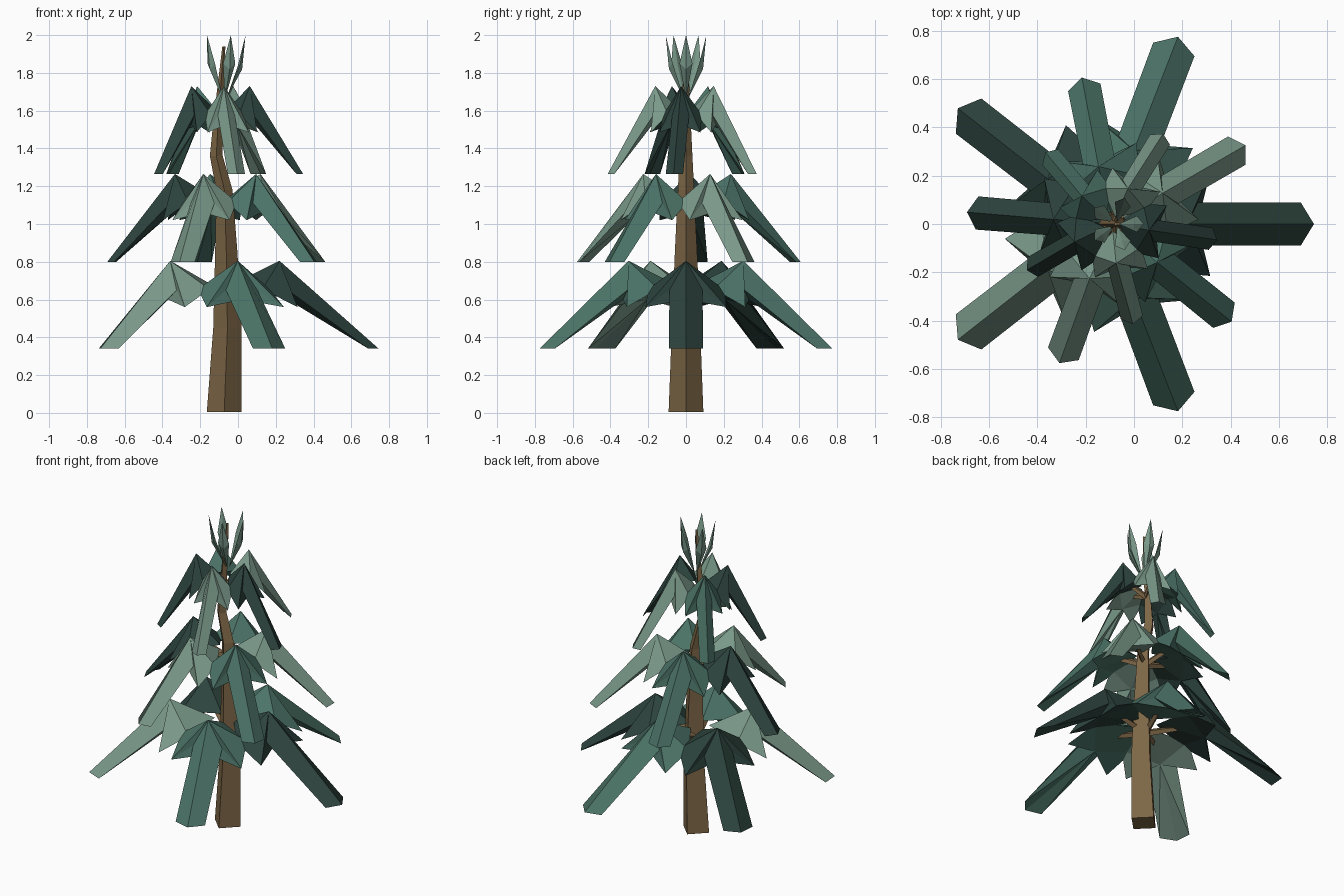
import bpy, bmesh, math
from mathutils import Vector

if "Cube" in bpy.data.objects:
    bpy.data.objects.remove(bpy.data.objects["Cube"])

def mat(name, r, g, b):
    m = bpy.data.materials.new(name)
    lin = [((c / 255 + 0.055) / 1.055) ** 2.4 for c in (r, g, b)]
    m.diffuse_color = (*lin, 1)
    m.use_nodes = True
    m.node_tree.nodes["Principled BSDF"].inputs["Base Color"].default_value = m.diffuse_color
    return m

BARK = mat("bark brown", 125, 102, 70)
SAGE = mat("sage needles", 122, 153, 138)
TEAL = mat("teal needles", 76, 116, 104)
DARK = mat("dark needles", 45, 68, 62)

def build(name, verts, faces, material):
    bm = bmesh.new()
    vs = [bm.verts.new(v) for v in verts]
    for f in faces:
        bm.faces.new([vs[i] for i in f])
    bmesh.ops.recalc_face_normals(bm, faces=bm.faces)
    me = bpy.data.meshes.new(name)
    bm.to_mesh(me)
    bm.free()
    me.materials.append(material)
    ob = bpy.data.objects.new(name, me)
    bpy.context.collection.objects.link(ob)
    return ob

def tube(name, rings, material):
    """Four-sided tube; rings are lists of four points."""
    verts = [p for r in rings for p in r]
    faces = [(0, 1, 2, 3), tuple(len(verts) - 4 + i for i in range(4))]
    for k in range(len(rings) - 1):
        for i in range(4):
            a, b = 4 * k + i, 4 * k + (i + 1) % 4
            faces.append((a, b, b + 4, a + 4))
    return build(name, verts, faces, material)

# Trunk: diamond section following a gently bent path (z, centre x, half width)
path = [(0.005, -0.073, 0.092), (0.45, -0.056, 0.075), (0.85, -0.062, 0.059),
        (1.18, -0.072, 0.043), (1.36, -0.115, 0.034), (1.55, -0.105, 0.025),
        (1.94, -0.075, 0.008)]
tube("trunk", [[(x + h, 0, z), (x, h, z), (x - h, 0, z), (x, -h, z)]
               for z, x, h in path], BARK)

def placer(angle, scale, dz, lean):
    """Maps (along, sideways, height) of a bough into the tree."""
    c, s = math.cos(math.radians(angle)), math.sin(math.radians(angle))
    def put(a, l, z):
        cx = -0.07 + lean * min(1, max(0, (z - 0.34) / 0.46))
        a, l = a * scale, l * scale
        return Vector((cx + a * c - l * s, a * s + l * c, z + dz))
    return put

# Bough: ridge, two drooping wings, a long drooping strip, closed underneath
RIDGE = [(0.06, 0, 0.68), (0.32, 0, 0.805), (0.815, 0, 0.34)]
SIDE = [(0.22, 0.20, 0.655), (0.40, 0.215, 0.56), (0.355, 0.088, 0.65), (0.76, 0.09, 0.34)]

def bough(name, put, material):
    verts = [put(*p) for p in RIDGE] + [put(0.35, 0, 0.60)]
    faces = []
    I, P, T, M = range(4)
    for sgn in (1, -1):
        S, W, N, C = range(len(verts), len(verts) + 4)
        verts += [put(a, l * sgn, z) for a, l, z in SIDE]
        faces += [(I, P, S), (P, W, S), (P, N, W), (P, T, C, N)]
        faces += [(I, S, M), (S, W, M), (W, N, M), (N, C, M), (C, T, M)]
    build(name, verts, faces, material)

# Three tiers of five boughs: start angle, scale, lift, lean, colours
TIERS = [
    ("lower", 0, 1.0, 0.0, -0.03, (DARK, TEAL, DARK, SAGE, TEAL)),
    ("middle", 31.5, 0.765, 0.46, -0.02, (SAGE, TEAL, DARK, SAGE, TEAL)),
    ("upper", 63, 0.515, 0.925, -0.03, (SAGE, TEAL, DARK, SAGE, DARK)),
]
for name, start, scale, dz, lean, colours in TIERS:
    for i, colour in enumerate(colours):
        put = placer(start + 72 * i, scale, dz, lean)
        bough(f"{name}_bough_{i + 1}", put, colour)
        # Twig joining the bough to the trunk
        rings = [[put(a + h, 0, z - h), put(a, h, z), put(a - h, 0, z + h), put(a, -h, z)]
                 for a, z, h in ((0.0, 0.62, 0.02), (0.28, 0.68, 0.012))]
        tube(f"{name}_twig_{i + 1}", rings, BARK)

# Crown: five upright pointed leaves
for i in range(5):
    t = math.radians(72 * i)
    c, s = math.cos(t), math.sin(t)
    pts = [(0.01, 0, 1.66), (0.113, 0, 2.0), (0.095, 0, 1.82), (0.07, 0, 1.83),
           (0.085, 0.034, 1.85), (0.085, -0.034, 1.85)]
    verts = [(-0.073 + a * c - l * s, a * s + l * c, z) for a, l, z in pts]
    faces = [(e, m, w) for e in (0, 1) for m in (2, 3) for w in (4, 5)]
    build(f"crown_leaf_{i + 1}", verts, faces, SAGE)
